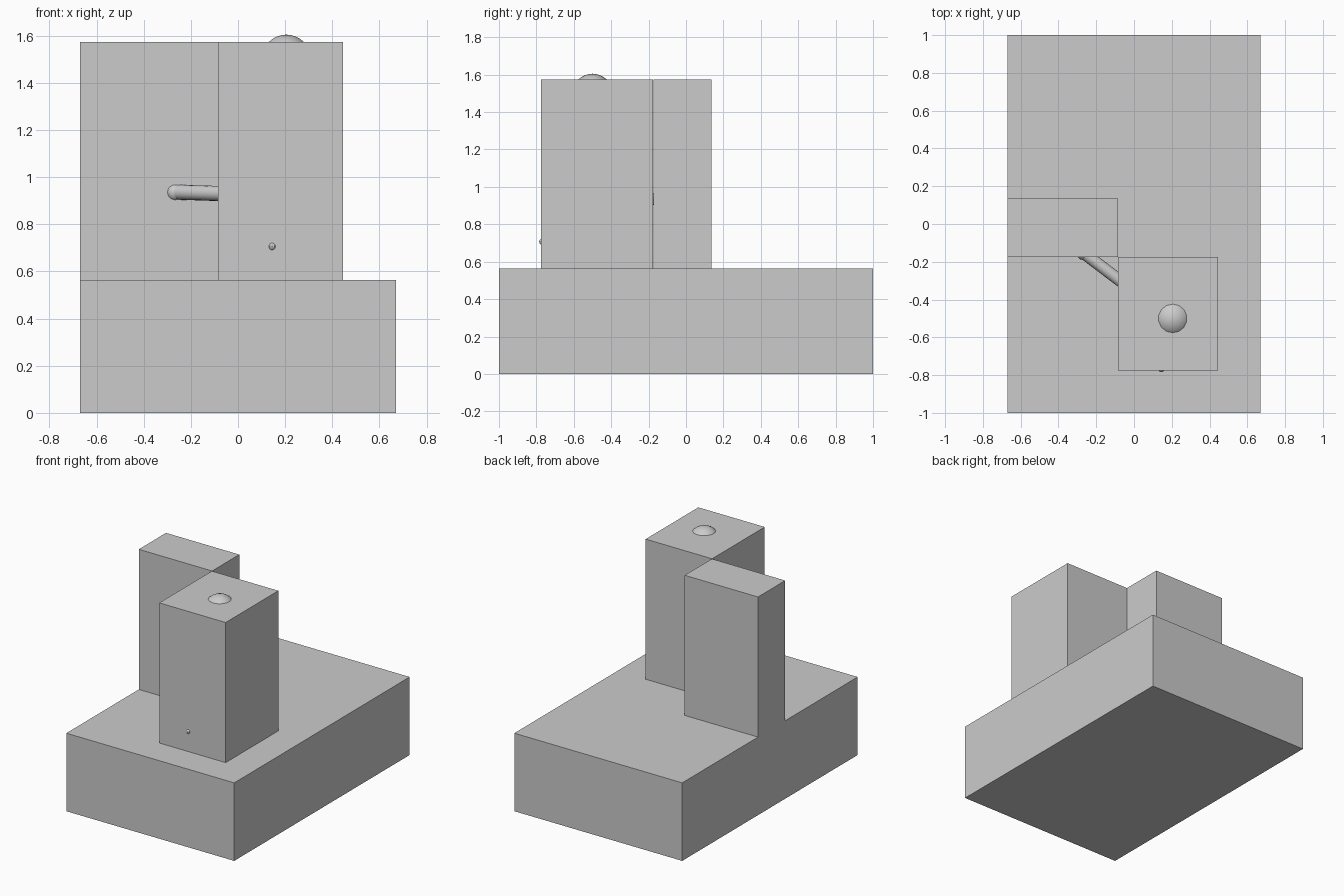
import bpy
from mathutils import Vector

if "Cube" in bpy.data.objects:
    bpy.data.objects.remove(bpy.data.objects["Cube"])


def box(name, lo, hi):
    lo, hi = Vector(lo), Vector(hi)
    bpy.ops.mesh.primitive_cube_add(size=1, location=(lo + hi) / 2)
    ob = bpy.context.object
    ob.name = name
    ob.scale = hi - lo
    bpy.ops.object.transform_apply(location=False, rotation=False, scale=True)
    return ob


def ball(name, centre, radius, segments=14, rings=16):
    bpy.ops.mesh.primitive_uv_sphere_add(segments=segments, ring_count=rings,
                                         radius=radius, location=centre)
    bpy.context.object.name = name
    bpy.ops.object.shade_smooth_by_angle()


def rod(name, start, end, radius):
    start, end = Vector(start), Vector(end)
    axis = end - start
    bpy.ops.mesh.primitive_cylinder_add(
        vertices=16, radius=radius, depth=axis.length, location=(start + end) / 2,
        rotation=axis.to_track_quat('Z', 'Y').to_euler())
    bpy.context.object.name = name
    bpy.ops.object.shade_smooth_by_angle()


# Slab and the two upright blocks that meet at a corner
BASE_TOP, BLOCK_TOP = 0.563, 1.574
box("base_slab", (-0.67, -1, 0), (0.67, 1, BASE_TOP))
box("front_block", (-0.085, -0.776, BASE_TOP), (0.445, -0.176, BLOCK_TOP))
box("back_block", (-0.67, -0.174, BASE_TOP), (-0.085, 0.136, BLOCK_TOP))

# Rounded dome showing through the top of the front block
ball("top_dome", (0.205, -0.5, 1.496), 0.109)

# Rod bridging the blocks, with a ball end sunk in the back block
rod("bridge_rod", (0.0, -0.356, 0.928), (-0.265, -0.155, 0.937), 0.032)
ball("rod_end", (-0.267, -0.152, 0.936), 0.039)

# Small nub on the front face
ball("front_nub", (0.145, -0.768, 0.706), 0.017, 10, 8)
